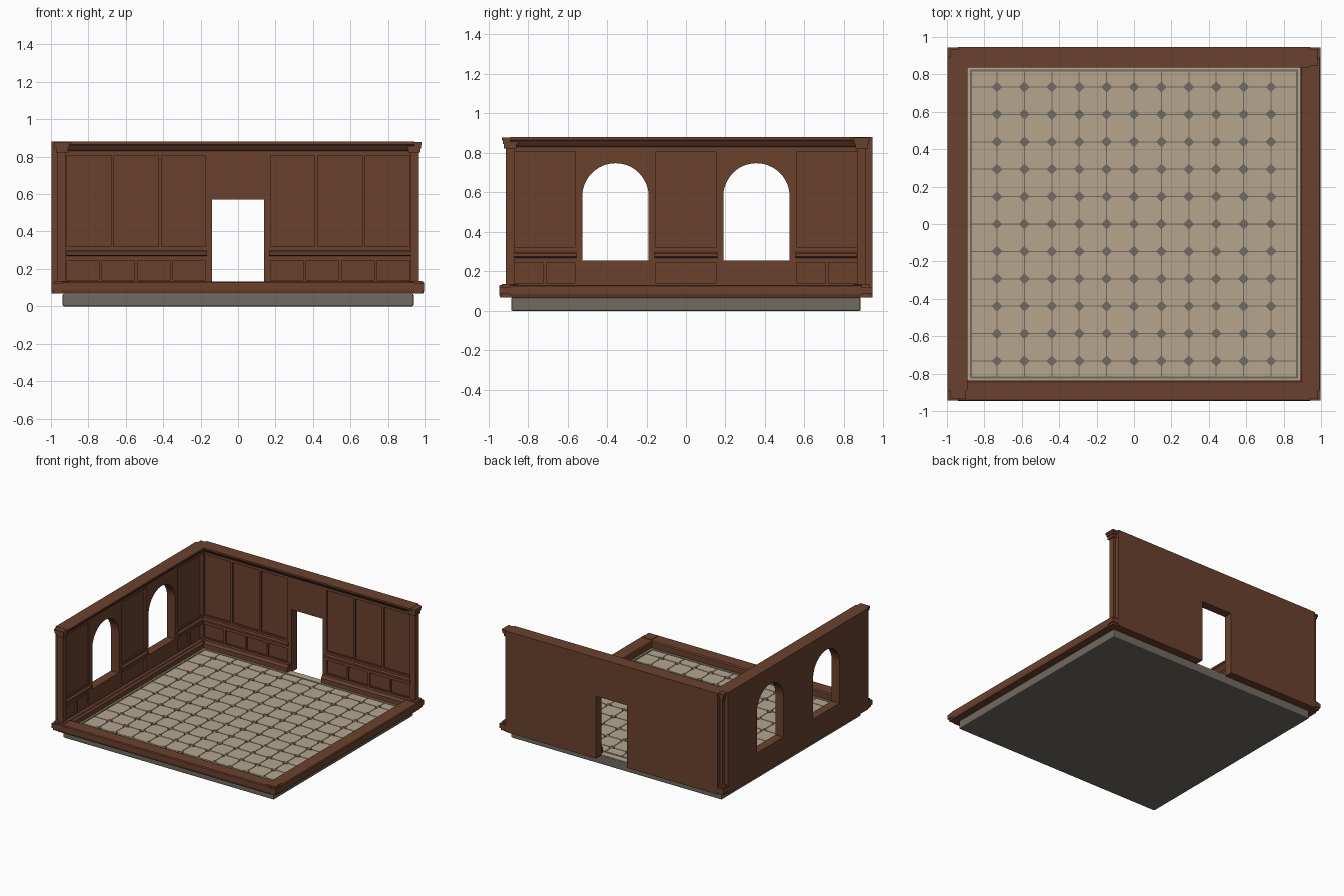
import bpy
import bmesh
from mathutils import Vector
from mathutils.geometry import tessellate_polygon
from math import pi, cos, sin

if "Cube" in bpy.data.objects:
    bpy.data.objects.remove(bpy.data.objects["Cube"], do_unlink=True)

HX, HY = 0.942, 0.89        # inner faces of the walls
THICK = 0.056
BOTTOM, TOP, BASE_TOP = 0.068, 0.88, 0.132


def material(name, rgb):
    m = bpy.data.materials.new(name)
    m.use_nodes = True
    m.diffuse_color = (*rgb, 1)
    bsdf = m.node_tree.nodes["Principled BSDF"]
    bsdf.inputs["Base Color"].default_value = (*rgb, 1)
    bsdf.inputs["Roughness"].default_value = 0.8
    return m


WOOD = material("brown wood", (0.145, 0.053, 0.027))
TAN = material("tan tile", (0.46, 0.38, 0.27))
STONE = material("grey stone", (0.165, 0.145, 0.115))

# Placement of (along, depth into the room, height) for each side
SIDES = {
    "back": lambda u, d, z: (u, HY - d, z),
    "left": lambda u, d, z: (-HX + d, u, z),
    "front": lambda u, d, z: (u, -HY + d, z),
    "right": lambda u, d, z: (HX - d, u, z),
}


class Part:
    """Collects prisms into one named mesh."""

    def __init__(self, name, mat, side=None):
        self.name, self.mat = name, mat
        self.place = SIDES[side] if side else (lambda x, y, z: (x, y, z))
        self.verts, self.faces = [], []

    def prism(self, loops, a, b, order):
        base = len(self.verts)
        flat = [p for loop in loops for p in loop]
        n = len(flat)
        for r in (a, b):
            self.verts += [self.place(*order(p, q, r)) for p, q in flat]
        if len(loops) == 1 and n <= 8:
            caps = [tuple(range(n))]
        else:
            caps = tessellate_polygon([[Vector((p, q, 0)) for p, q in l] for l in loops])
        for c in caps:
            self.faces += [[base + i for i in c], [base + n + i for i in c]]
        start = base
        for loop in loops:
            k = len(loop)
            for i in range(k):
                j = (i + 1) % k
                self.faces.append([start + i, start + j, start + n + j, start + n + i])
            start += k

    def panel(self, loops, d0, d1):       # outline in (along, height)
        self.prism(loops, d0, d1, lambda u, z, d: (u, d, z))

    def rail(self, profile, u0, u1):      # profile in (depth, height)
        self.prism([profile], u0, u1, lambda d, z, u: (u, d, z))

    def slab(self, loops, z0, z1):        # outline in plan
        self.prism(loops, z0, z1, lambda x, y, z: (x, y, z))

    def finish(self):
        mesh = bpy.data.meshes.new(self.name)
        mesh.from_pydata(self.verts, [], self.faces)
        bm = bmesh.new()
        bm.from_mesh(mesh)
        bmesh.ops.recalc_face_normals(bm, faces=bm.faces)
        bm.to_mesh(mesh)
        bm.free()
        mesh.materials.append(self.mat)
        ob = bpy.data.objects.new(self.name, mesh)
        bpy.context.collection.objects.link(ob)
        return ob


def rect(x0, x1, y0, y1):
    return [(x0, y0), (x1, y0), (x1, y1), (x0, y1)]


def doorway(u0, u1, z0, z1, half=0.138, head=0.57):
    return [(u0, z0), (-half, z0), (-half, head), (half, head), (half, z0),
            (u1, z0), (u1, z1), (u0, z1)]


def arch(centre, half=0.168, sill=0.256, spring=0.58):
    curve = [(centre + half * cos(pi * i / 24), spring + half * sin(pi * i / 24))
             for i in range(25)]
    return [(centre - half, sill), (centre + half, sill)] + curve


WINDOWS = (-0.357, 0.357)

# Walls with openings
wall = Part("back_wall", WOOD, "back")
wall.panel([doorway(-HX, HX, BOTTOM, TOP)], -THICK, 0)
wall.finish()
wall = Part("left_wall", WOOD, "left")
wall.panel([rect(-HY, HY, BOTTOM, TOP)] + [arch(c) for c in WINDOWS], -THICK, 0)
wall.finish()

# Plain raised bays around the door and windows
bay = Part("door_bay", WOOD, "back")
bay.panel([doorway(-0.172, 0.172, BOTTOM, 0.83)], 0, 0.014)
bay.finish()
bay = Part("window_bays", WOOD, "left")
for c in WINDOWS:
    bay.panel([rect(c - 0.202, c + 0.202, BASE_TOP, 0.83), arch(c)], 0, 0.014)
bay.finish()

# Mouldings
CROWN = [(0, 0.815), (0.014, 0.815), (0.014, 0.83), (0.024, 0.838),
         (0.04, 0.86), (0.052, 0.866), (0.052, TOP), (0, TOP)]
SKIRTING = [(0, BOTTOM), (0.052, BOTTOM), (0.052, 0.112), (0.042, 0.12),
            (0.038, BASE_TOP), (0, BASE_TOP)]
CHAIR = [(0, 0.252), (0.014, 0.252), (0.014, 0.268), (0.028, 0.275),
         (0.028, 0.29), (0.014, 0.297), (0.014, 0.313), (0, 0.313)]
KERB = [(-0.05, BOTTOM), (0.05, BOTTOM), (0.053, 0.085), (0.053, 0.122),
        (0.046, BASE_TOP), (-0.05, BASE_TOP), (-THICK, 0.126), (-THICK, 0.085)]


def panelling(side, half, groups):
    """Rails and stiles; each group is (start, end, upper panels, lower panels)."""
    trim = Part(side + "_wall_panelling", WOOD, side)
    for u0, u1, upper, lower in groups:
        trim.rail(CHAIR, u0, u1)
        for z0, z1, count in ((0.313, 0.815, upper), (BASE_TOP, 0.252, lower)):
            for i in range(count):
                a = u0 + (u1 - u0) * i / count
                b = u0 + (u1 - u0) * (i + 1) / count
                outer = rect(a, b, z0, z1)
                frame = rect(a + 0.008, b - 0.008, z0 + 0.008, z1 - 0.008)
                trim.panel([outer, frame], 0, 0.012)
    trim.finish()
    crown = Part(side + "_wall_crown", WOOD, side)
    crown.rail(CROWN, -half, half)
    crown.finish()


panelling("back", HX, [(-0.925, -0.165, 3, 4), (0.165, 0.925, 3, 4)])
panelling("left", HY, [(-0.873, -0.555, 1, 2), (-0.16, 0.16, 1, 1),
                       (0.555, 0.873, 1, 2)])

skirt = Part("back_skirting", WOOD, "back")
for u0, u1 in ((-HX, -0.15), (0.15, HX)):
    skirt.rail(SKIRTING, u0, u1)
skirt.finish()
skirt = Part("left_skirting", WOOD, "left")
skirt.rail(SKIRTING, -HY, HY)
skirt.finish()

# Low kerbs on the two open sides
for side, half in (("front", HX), ("right", HY)):
    kerb = Part(side + "_kerb", WOOD, side)
    kerb.rail(KERB, -half, half)
    kerb.finish()

# Corner posts with stepped base and crown
for name, sx, sy in (("back_left", -1, 1), ("front_left", -1, -1),
                     ("back_right", 1, 1), ("front_right", 1, -1)):
    post = Part(name + "_post", WOOD)
    steps = [(0.046, BOTTOM, 0.085), (0.054, 0.085, 0.122), (0.042, 0.122, 0.136)]
    if name != "front_right":
        steps += [(0.023, 0.136, 0.822), (0.032, 0.822, 0.845),
                  (0.038, 0.845, 0.862), (0.043, 0.862, TOP - 0.002)]
    for h, z0, z1 in steps:
        x, y = sx * HX, sy * HY
        post.slab([rect(x - h, x + h, y - h, y + h)], z0, z1)
    post.finish()

# Stone foundation
base = Part("foundation", STONE)
base.slab([rect(-0.937, 0.937, -0.885, 0.885)], 0, BOTTOM)
ob = base.finish()
bevel = ob.modifiers.new("soft_edge", 'BEVEL')
bevel.width, bevel.segments = 0.008, 2

# Floor: border, tiles with cut corners, and small diamonds
FLOOR = BOTTOM + 0.007
PITCH, CUT, GAP = 0.1465, 0.024, 0.0025
border = Part("floor_border", TAN)
border.slab([rect(-0.93, 0.93, -0.88, 0.88), rect(-0.877, 0.877, -0.827, 0.827)],
            BOTTOM - 0.002, FLOOR)
border.finish()

tiles, diamonds = Part("floor_tiles", TAN), Part("floor_diamonds", STONE)
lines = [k * PITCH for k in range(-5, 6)]
xs, ys = [-0.868] + lines + [0.868], [-0.818] + lines + [0.818]
last = len(xs) - 1
for i in range(last):
    for j in range(last):
        outline = []
        for n, (di, dj) in enumerate(((0, 0), (1, 0), (1, 1), (0, 1))):
            x = xs[i + di] + GAP * (1 - 2 * di)
            y = ys[j + dj] + GAP * (1 - 2 * dj)
            if i + di in (0, last) or j + dj in (0, last):
                outline.append((x, y))
                continue
            pair = [(x, y + CUT * (1 - 2 * dj)), (x + CUT * (1 - 2 * di), y)]
            outline += pair if n % 2 == 0 else pair[::-1]
        tiles.slab([outline], BOTTOM - 0.002, FLOOR)
for x in lines:
    for y in lines:
        diamonds.slab([[(x - CUT, y), (x, y - CUT), (x + CUT, y), (x, y + CUT)]],
                      BOTTOM - 0.002, FLOOR)
tiles.finish()
diamonds.finish()
